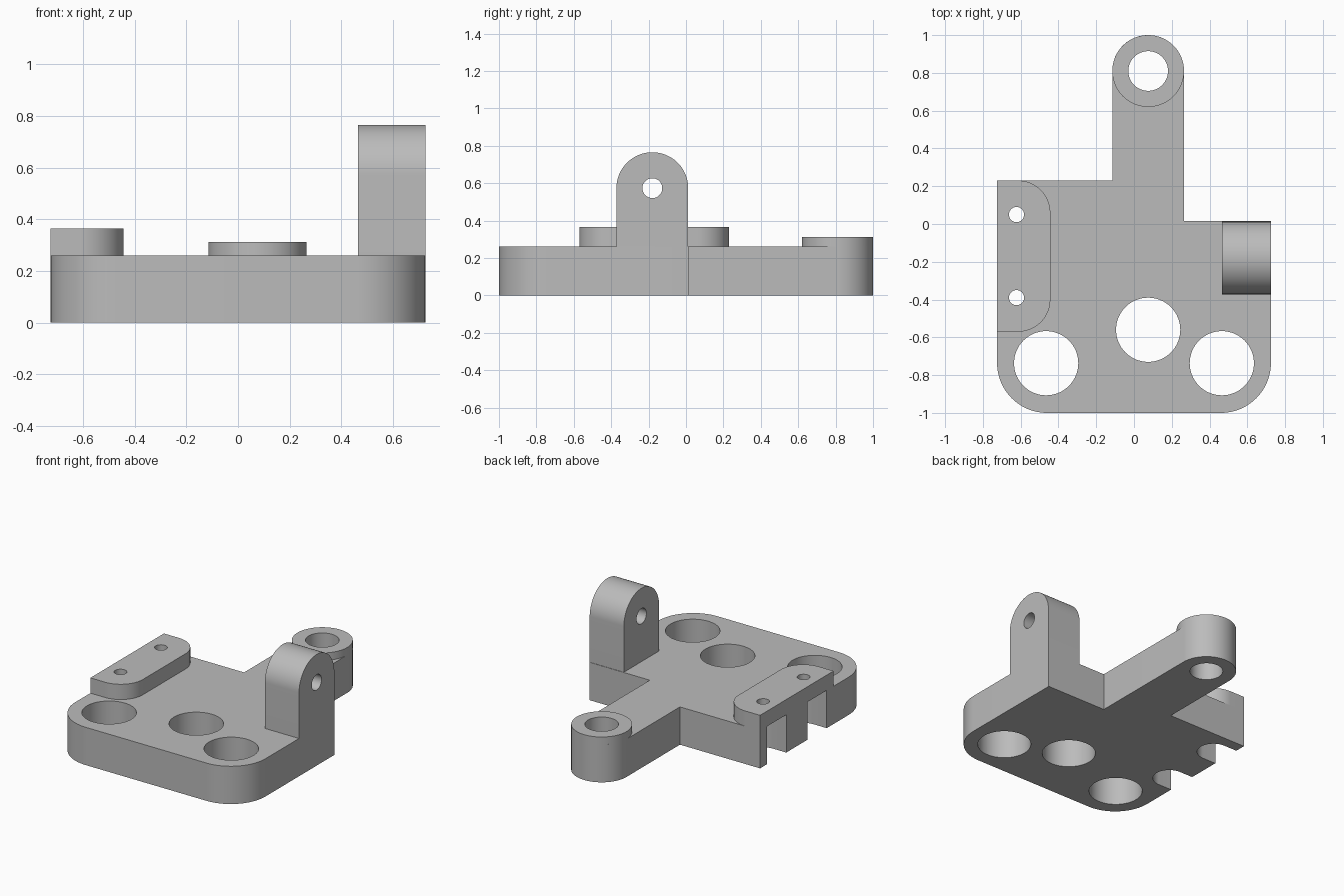
import bpy
from math import cos, sin, radians
from mathutils import Matrix

cube = bpy.data.objects.get("Cube")
if cube:
    bpy.data.objects.remove(cube, do_unlink=True)

grey = bpy.data.materials.new("plain grey")
grey.use_nodes = True
COLOUR = (0.5, 0.5, 0.5, 1)
grey.diffuse_color = COLOUR
grey.node_tree.nodes["Principled BSDF"].inputs["Base Color"].default_value = COLOUR

# Shared heights and widths
PLATE = 0.26
HALF = 0.725
ARM_X, ARM_Y, ARM_R = 0.075, 0.81, 0.19
LUG_Y, LUG_Z, LUG_R = -0.18, 0.573, 0.192
CORNER = 0.265
# Turns a profile drawn in (y, z) so that it extrudes along x
SIDEWAYS = Matrix(((0, 0, 1, 0), (1, 0, 0, 0), (0, 1, 0, 0), (0, 0, 0, 1)))


def arc(cx, cy, r, start, end, steps=24):
    angles = [radians(start + (end - start) * i / steps) for i in range(steps + 1)]
    return [(cx + r * cos(a), cy + r * sin(a)) for a in angles]


def circle(cx, cy, r):
    return arc(cx, cy, r, 0, 360, 64)[:-1]


def prism(name, profile, low, high, matrix=None):
    """Extrude a counter-clockwise profile between two levels."""
    n = len(profile)
    verts = [(x, y, z) for z in (low, high) for x, y in profile]
    faces = [list(range(n))[::-1], list(range(n, 2 * n))]
    faces += [(i, (i + 1) % n, n + (i + 1) % n, n + i) for i in range(n)]
    mesh = bpy.data.meshes.new(name)
    mesh.from_pydata(verts, [], faces)
    if matrix:
        mesh.transform(matrix)
    mesh.materials.append(grey)
    obj = bpy.data.objects.new(name, mesh)
    bpy.context.collection.objects.link(obj)
    return obj


def cut(obj, profiles, low, high, matrix=None):
    """Cut each profile through the part, then shade it."""
    bpy.ops.object.select_all(action='DESELECT')
    bpy.context.view_layer.objects.active = obj
    obj.select_set(True)
    for profile in profiles:
        cutter = prism("cutter", profile, low, high, matrix)
        cutter.hide_render = True
        mod = obj.modifiers.new("hole", 'BOOLEAN')
        mod.operation = 'DIFFERENCE'
        mod.solver = 'EXACT'
        mod.object = cutter
        bpy.ops.object.modifier_apply(modifier=mod.name)
        bpy.data.objects.remove(cutter, do_unlink=True)
    bpy.ops.object.shade_smooth_by_angle(angle=radians(30))


# Base plate: rounded front corners, stepped rear, round-ended arm
outline = arc(-HALF + CORNER, -1 + CORNER, CORNER, 180, 270)
outline += arc(HALF - CORNER, -1 + CORNER, CORNER, 270, 360)
outline += [(HALF, 0.015), (ARM_X + ARM_R, 0.015)]
outline += arc(ARM_X, ARM_Y, ARM_R, 0, 180, 48)
outline += [(ARM_X - ARM_R, 0.23), (-HALF, 0.23)]
base = prism("base_plate", outline, 0, PLATE)

big_holes = [circle(x, y, 0.17) for x, y in
             ((-0.465, -0.737), (0.465, -0.737), (ARM_X, -0.56))]
arm_hole = circle(ARM_X, ARM_Y, 0.105)

# Open slots under the screw pad
SCREW_X, SCREWS_Y, SLOT_R = -0.622, (0.05, -0.39), 0.105
slots = [arc(SCREW_X, y, SLOT_R, -90, 90) + [(-1, y + SLOT_R), (-1, y - SLOT_R)]
         for y in SCREWS_Y]
cut(base, big_holes + [arm_hole] + slots, -0.1, 0.5)

# Raised collar on the end of the arm
collar = prism("arm_collar", circle(ARM_X, ARM_Y, ARM_R), PLATE, 0.312)
cut(collar, [arm_hole], 0, 0.5)

# Screw pad along one edge, rounded on its inner side
PAD_R = 0.17
pad_outline = [(-HALF, 0.23), (-HALF, -0.57)]
pad_outline += arc(-0.443 - PAD_R, -0.57 + PAD_R, PAD_R, -90, 0)
pad_outline += arc(-0.443 - PAD_R, 0.23 - PAD_R, PAD_R, 0, 90)
pad = prism("screw_pad", pad_outline, PLATE, 0.365)
cut(pad, [circle(SCREW_X, y, 0.04) for y in SCREWS_Y], 0.1, 0.5)

# Upright lug with a cross hole
lug_outline = [(LUG_Y - LUG_R, PLATE), (LUG_Y + LUG_R, PLATE)]
lug_outline += arc(LUG_Y, LUG_Z, LUG_R, 0, 180, 48)
lug = prism("upright_lug", lug_outline, 0.465, HALF, SIDEWAYS)
cut(lug, [circle(LUG_Y, LUG_Z, 0.053)], 0.3, 1, SIDEWAYS)
